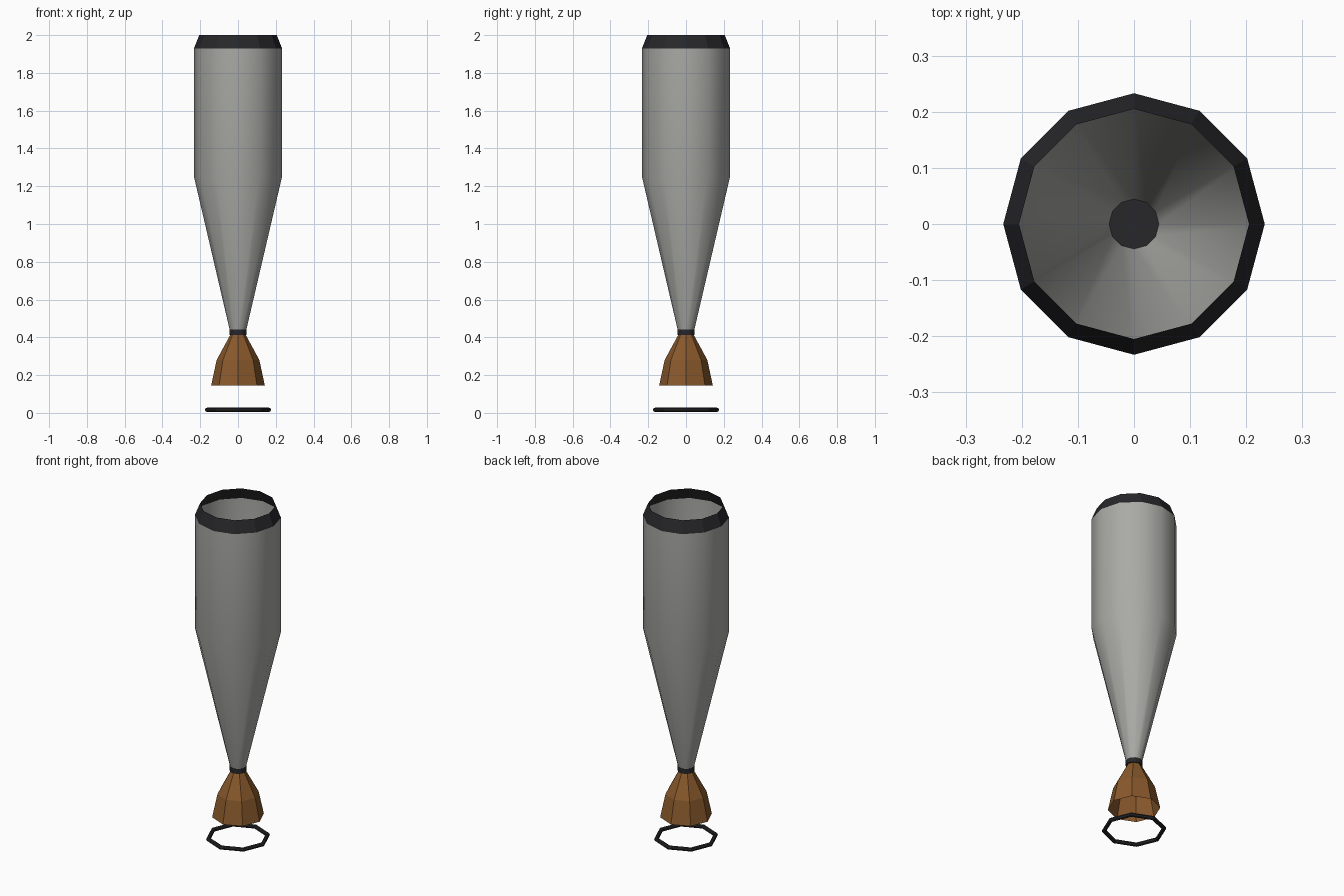
import bpy, bmesh
from math import cos, sin, tau, radians

if "Cube" in bpy.data.objects:
    bpy.data.objects.remove(bpy.data.objects["Cube"])


def material(name, color):
    m = bpy.data.materials.new(name)
    m.diffuse_color = color
    m.use_nodes = True
    m.node_tree.nodes["Principled BSDF"].inputs["Base Color"].default_value = m.diffuse_color
    return m


def lathe(name, profile, sides, mat=None, smooth=False, caps=False, closed=False):
    """Spin (radius, z) points around z; optional end caps or closed profile."""
    bm = bmesh.new()
    rings = [[bm.verts.new((r * cos(tau * i / sides), r * sin(tau * i / sides), z))
              for i in range(sides)] for r, z in profile]
    pairs = list(zip(rings, rings[1:]))
    if closed:
        pairs.append((rings[-1], rings[0]))
    for a, b in pairs:
        for i in range(sides):
            j = (i + 1) % sides
            bm.faces.new((a[i], a[j], b[j], b[i]))
    if caps:
        bm.faces.new(rings[0][::-1])
        bm.faces.new(rings[-1])
    me = bpy.data.meshes.new(name)
    bm.to_mesh(me)
    bm.free()
    ob = bpy.data.objects.new(name, me)
    bpy.context.collection.objects.link(ob)
    if mat:
        me.materials.append(mat)
    if smooth:
        bpy.ops.object.select_all(action='DESELECT')
        ob.select_set(True)
        bpy.context.view_layer.objects.active = ob
        bpy.ops.object.shade_smooth_by_angle(angle=radians(40))
    return ob


dark = material("dark_metal", (0.02, 0.02, 0.023, 1))
copper = material("copper", (0.25, 0.1, 0.025, 1))
grey = material("grey_metal", (0.4, 0.4, 0.38, 1))

# Open tapered body shell
lathe("body", [(0.044, 0.44), (0.233, 1.25), (0.233, 1.93)], 12, grey, smooth=True)
# Dark bevelled rim, open on top
lathe("top_rim", [(0.233, 1.93), (0.205, 2.0)], 12, dark)
# Throat collar closing the body bottom
lathe("throat_collar", [(0.046, 0.413), (0.046, 0.442)], 12, dark, caps=True)
# Flared nozzle bell, open below
lathe("nozzle", [(0.142, 0.145), (0.113, 0.28), (0.04, 0.415)], 8, copper)
# Thin eight-sided ring under the nozzle
tube = [(0.163 + 0.012 * cos(tau * k / 8), 0.016 + 0.012 * sin(tau * k / 8))
        for k in range(8)]
lathe("base_ring", tube, 8, dark, closed=True)
